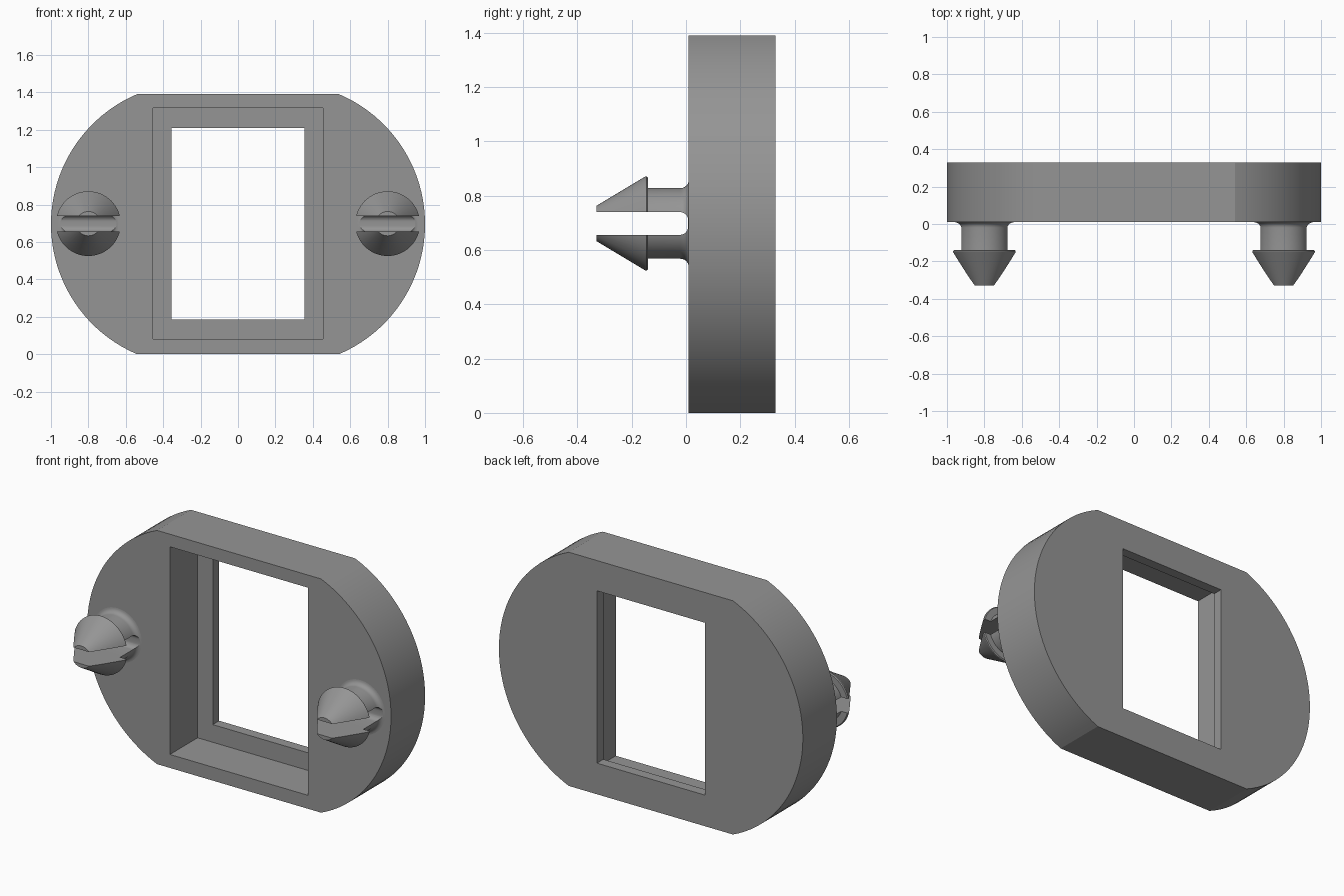
import bpy, bmesh, math

if "Cube" in bpy.data.objects:
    bpy.data.objects.remove(bpy.data.objects["Cube"])

MID_Z = 0.695       # height of the plate's centre line
FACE_Y = 0.01       # front face of the plate
grey = bpy.data.materials.new("mid grey")
grey.diffuse_color = (0.3, 0.3, 0.3, 1)
grey.use_nodes = True
grey.node_tree.nodes["Principled BSDF"].inputs["Base Color"].default_value = grey.diffuse_color


def make_object(name, bm):
    bmesh.ops.recalc_face_normals(bm, faces=bm.faces)
    mesh = bpy.data.meshes.new(name)
    bm.to_mesh(mesh)
    bm.free()
    mesh.materials.append(grey)
    obj = bpy.data.objects.new(name, mesh)
    bpy.context.collection.objects.link(obj)
    return obj


def prism(name, points, offset):
    """Extrude a closed polygon of 3D points along an offset."""
    bm = bmesh.new()
    face = bm.faces.new([bm.verts.new(p) for p in points])
    moved = bmesh.ops.extrude_face_region(bm, geom=[face])["geom"]
    bmesh.ops.translate(bm, vec=offset, verts=[v for v in moved if isinstance(v, bmesh.types.BMVert)])
    return make_object(name, bm)


def box(name, half_x, z0, z1, y0, y1):
    corners = [(-half_x, y0, z0), (half_x, y0, z0), (half_x, y0, z1), (-half_x, y0, z1)]
    return prism(name, corners, (0, y1 - y0, 0))


def cut(obj, cutter):
    """Subtract the cutter, bake the result and delete the cutter."""
    mod = obj.modifiers.new("cut", 'BOOLEAN')
    mod.operation, mod.solver, mod.object = 'DIFFERENCE', 'EXACT', cutter
    select(obj)
    bpy.ops.object.modifier_apply(modifier=mod.name)
    bpy.data.objects.remove(cutter)


def select(obj):
    bpy.ops.object.select_all(action='DESELECT')
    obj.select_set(True)
    bpy.context.view_layer.objects.active = obj


def smooth(obj):
    select(obj)
    bpy.ops.object.shade_smooth_by_angle(angle=math.radians(20))


# Plate: rounded left and right sides, flat top and bottom
R, CX = 0.755, 0.245
half_angle = math.asin(MID_Z / R)
STEPS = 40
outline = []
for side in (0, math.pi):
    for i in range(STEPS + 1):
        a = -half_angle + 2 * half_angle * i / STEPS + side
        cx = CX if side == 0 else -CX
        outline.append((cx + R * math.cos(a), FACE_Y, MID_Z + R * math.sin(a)))
plate = prism("frame_plate", outline, (0, 0.32, 0))

# Front pocket and the smaller window behind it
cut(plate, box("pocket_cutter", 0.455, 0.08, 1.315, -0.1, 0.27))
cut(plate, box("window_cutter", 0.355, 0.185, 1.21, -0.1, 0.5))
smooth(plate)

# Split snap pegs: lathed profile of (radius, y), flared where it meets the plate
PEG_Z, SEGS, FILLET = 0.698, 64, 0.03
profile = [(0.16, 0.03)]
for i in range(7):
    a = math.pi / 2 * i / 6
    profile.append((0.16 - FILLET * math.sin(a), FACE_Y - FILLET * (1 - math.cos(a))))
profile += [(0.13, -0.14), (0.168, -0.14), (0.173, -0.145), (0.173, -0.15), (0.065, -0.33)]


def peg(name, x):
    bm = bmesh.new()
    rings = []
    for r, y in profile:
        rings.append([bm.verts.new((x + r * math.cos(t), y, PEG_Z + r * math.sin(t)))
                      for t in (2 * math.pi * k / SEGS for k in range(SEGS))])
    for a, b in zip(rings, rings[1:]):
        for k in range(SEGS):
            n = (k + 1) % SEGS
            bm.faces.new((a[k], a[n], b[n], b[k]))
    bm.faces.new(rings[0])
    bm.faces.new(rings[-1])
    obj = make_object(name, bm)

    # Slot through the peg with rounded inner corners
    h, end, r = 0.042, 0.008, 0.03
    pts = [(x - 0.3, -0.5, PEG_Z - h)]
    for sign, steps in ((-1, range(7)), (1, range(6, -1, -1))):
        for i in steps:
            a = math.pi / 2 * i / 6
            pts.append((x - 0.3, end - r + r * math.sin(a), PEG_Z + sign * (h - r + r * math.cos(a))))
    pts.append((x - 0.3, -0.5, PEG_Z + h))
    cut(obj, prism("slot_cutter", pts, (0.6, 0, 0)))
    smooth(obj)


for name, x in (("left_peg", -0.8), ("right_peg", 0.8)):
    peg(name, x)
